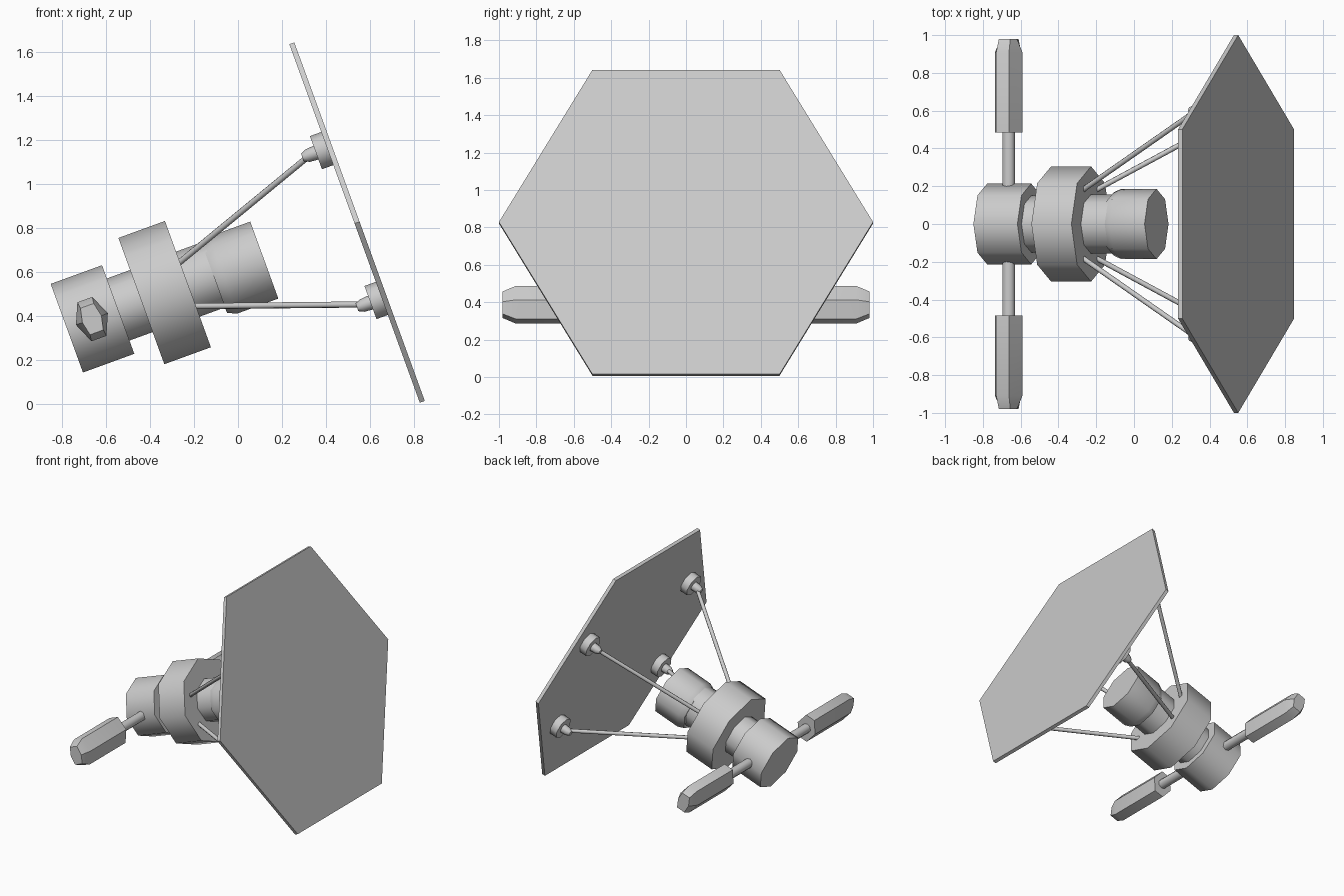
import bpy, bmesh
from math import sin, cos, pi, radians
from mathutils import Vector, Matrix

cube = bpy.data.objects.get("Cube")
if cube:
    bpy.data.objects.remove(cube, do_unlink=True)

grey = bpy.data.materials.new("light_grey")
grey.use_nodes = True
grey.diffuse_color = (0.6, 0.6, 0.6, 1)
grey.node_tree.nodes["Principled BSDF"].inputs["Base Color"].default_value = (0.6, 0.6, 0.6, 1)

# Local frame: x runs along the tilted body axis, y sideways, z across
TILT = Matrix.Translation((-0.777, 0, 0.345)) @ Matrix.Rotation(radians(-20), 4, 'Y')


def loft(name, rings, angle=50):
    """Skin a closed solid through rings of points, then tilt it into place."""
    bm = bmesh.new()
    loops = [[bm.verts.new(TILT @ Vector(p)) for p in ring] for ring in rings]
    n = len(loops[0])
    for a, b in zip(loops, loops[1:]):
        for i in range(n):
            j = (i + 1) % n
            bm.faces.new((a[i], a[j], b[j], b[i]))
    bm.faces.new(loops[0])
    bm.faces.new(loops[-1])
    bmesh.ops.recalc_face_normals(bm, faces=bm.faces)
    mesh = bpy.data.meshes.new(name)
    bm.to_mesh(mesh)
    bm.free()
    mesh.materials.append(grey)
    ob = bpy.data.objects.new(name, mesh)
    bpy.context.collection.objects.link(ob)
    bpy.ops.object.select_all(action='DESELECT')
    ob.select_set(True)
    bpy.context.view_layer.objects.active = ob
    bpy.ops.object.shade_smooth_by_angle(angle=radians(angle))
    return ob


def lathe(name, profile, y=0, z=0, sides=8, angle=50):
    """Turned part along the body axis; profile holds (position, radius)."""
    turn = [2 * pi * i / sides for i in range(sides)]
    return loft(name, [[(x, y + r * cos(t), z + r * sin(t)) for t in turn]
                       for x, r in profile], angle)


def rod(name, start, end, radius, sides=8):
    """Straight bar between two points."""
    start, end = Vector(start), Vector(end)
    turn = (end - start).to_track_quat('Z', 'Y')
    circle = [turn @ Vector((radius * cos(2 * pi * i / sides), radius * sin(2 * pi * i / sides), 0))
              for i in range(sides)]
    return loft(name, [[start + c for c in circle], [end + c for c in circle]])


# Body
lathe("rear_drum", [(0, 0.214), (0.248, 0.214)])
lathe("rear_neck", [(0.24, 0.15), (0.37, 0.15)])
lathe("main_ring", [(0.36, 0.305), (0.585, 0.305)])
lathe("front_neck", [(0.57, 0.157), (0.72, 0.157)])
lathe("front_drum", [(0.707, 0.168), (0.75, 0.186), (0.948, 0.186)], z=-0.016)

# Hexagonal panel
lathe("hexagon_panel", [(1.39, 1.0), (1.414, 1.0)], sides=6, angle=30)

# Struts with end knobs and mounting pads
for side, y in (("left", -1), ("right", 1)):
    for level, z in (("upper", 1), ("lower", -1)):
        tag = f"{side}_{level}"
        py, pz = 0.6 * y, 0.362 * z
        rod("strut_" + tag, (0.575, 0.18 * y, 0.103 * z), (1.31, py, pz), 0.014)
        lathe("knob_" + tag, [(1.27, 0.018), (1.295, 0.03), (1.345, 0.034)], py, pz)
        lathe("pad_" + tag, [(1.335, 0.08), (1.392, 0.08)], py, pz)


def paddle_section(y, side, ridge, height):
    """Flattened hexagonal cross-section of a paddle."""
    shape = [(-ridge, -height), (ridge, -height), (side, 0),
             (ridge, height), (-ridge, height), (-side, 0)]
    return [(0.121 + x, y, z) for x, z in shape]


# Side arms with tapered paddles
for side, y in (("left", -1), ("right", 1)):
    rod(f"arm_{side}", (0.121, 0.18 * y, 0), (0.121, 0.5 * y, 0), 0.035)
    loft(f"paddle_{side}", [paddle_section(0.485 * y, 0.077, 0.036, 0.094),
                            paddle_section(0.91 * y, 0.077, 0.036, 0.094),
                            paddle_section(0.98 * y, 0.046, 0.032, 0.064)], 35)
